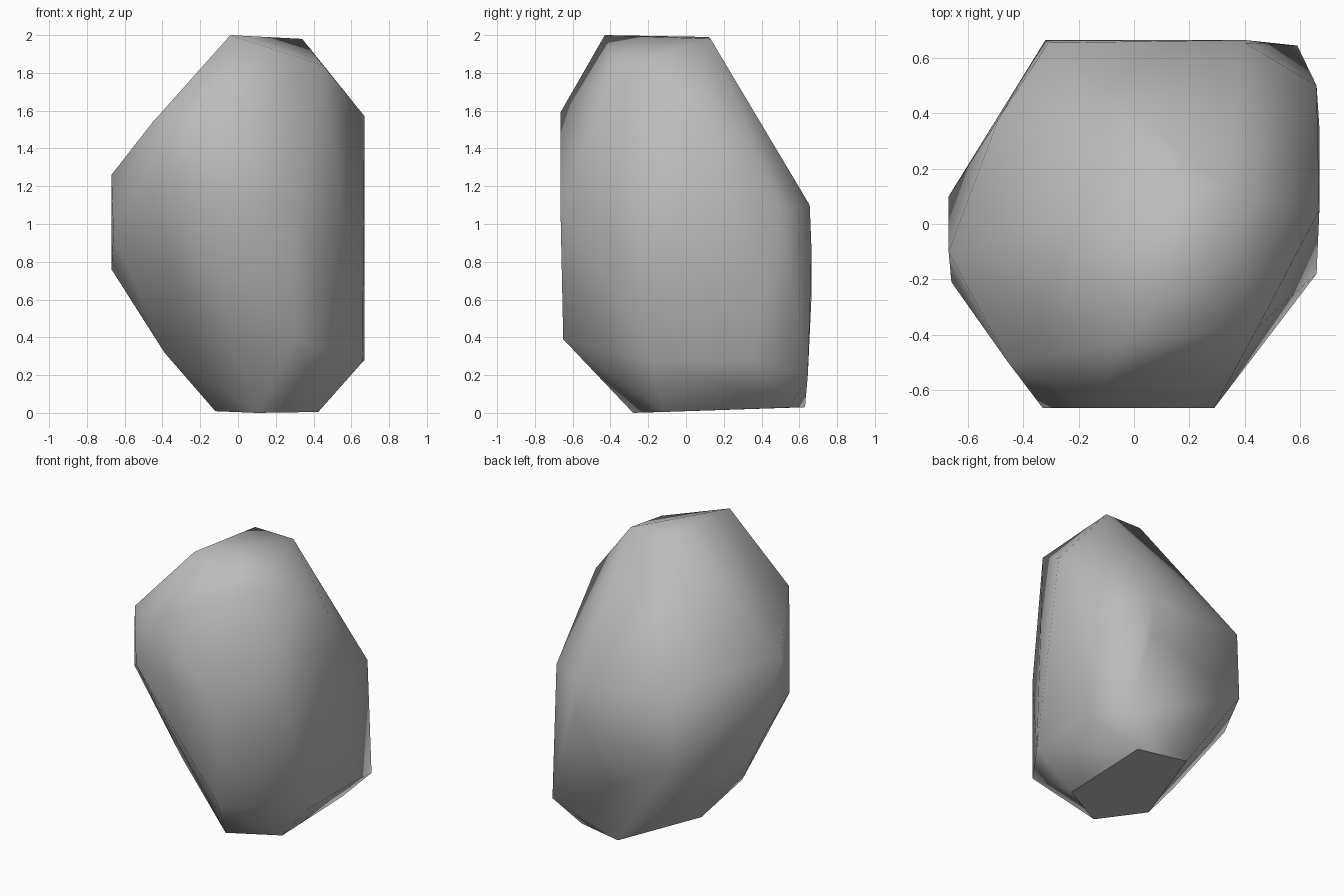
import bpy
import bmesh
from math import radians

default_cube = bpy.data.objects.get("Cube")
if default_cube:
    bpy.data.objects.remove(default_cube, do_unlink=True)

# Corners of the boulder, grouped by the region they shape
CORNERS = {
    "crown": [(-.04, -.43, 2), (.05, .12, 1.99), (.34, .13, 1.98), (.45, -.37, 1.84)],
    "front": [(-.16, -.665, 1.59), (.29, -.665, 1.1), (-.33, -.665, 1.22),
              (-.455, -.5, 1.535), (.3, -.65, .39)],
    "left_flank": [(-.66, -.21, .95), (-.67, -.1, 1.26), (-.67, .1, .76),
                   (-.39, -.07, .32), (-.49, .38, 1.25)],
    "back": [(-.31, .655, 1.1), (-.32, .665, .63), (.4, .655, 1.1),
             (.4, .665, .85), (.59, .645, .2)],
    "right_flank": [(.67, .05, 1.57), (.66, .5, 1.07), (.67, .35, .28), (.66, -.18, .27)],
    "base": [(.425, -.115, .005), (.43, .55, .028), (.09, .63, .03),
             (-.12, 0, .009), (.1, -.28, 0)],
}

# Wrap the corners in one tight faceted skin
bm = bmesh.new()
for region in CORNERS.values():
    for corner in region:
        bm.verts.new(corner)
bmesh.ops.convex_hull(bm, input=bm.verts[:])
loose = [v for v in bm.verts if not v.link_faces]
bmesh.ops.delete(bm, geom=loose, context='VERTS')
bmesh.ops.dissolve_limit(bm, angle_limit=radians(2), verts=bm.verts[:], edges=bm.edges[:])
bmesh.ops.recalc_face_normals(bm, faces=bm.faces[:])

# Soft shading all round, with a crisp flat base
for face in bm.faces:
    face.smooth = True
for face in bm.faces:
    if face.normal.z < -0.97:
        face.smooth = False
        for edge in face.edges:
            edge.smooth = False

mesh = bpy.data.meshes.new("boulder")
bm.to_mesh(mesh)
bm.free()
boulder = bpy.data.objects.new("boulder", mesh)
bpy.context.collection.objects.link(boulder)

# Stone colour
stone = bpy.data.materials.new("grey stone")
stone.use_nodes = True
colour = (0.5, 0.5, 0.5, 1)
stone.diffuse_color = colour
for node in stone.node_tree.nodes:
    if node.type == 'BSDF_PRINCIPLED':
        node.inputs["Base Color"].default_value = colour
        node.inputs["Roughness"].default_value = 0.9
mesh.materials.append(stone)
